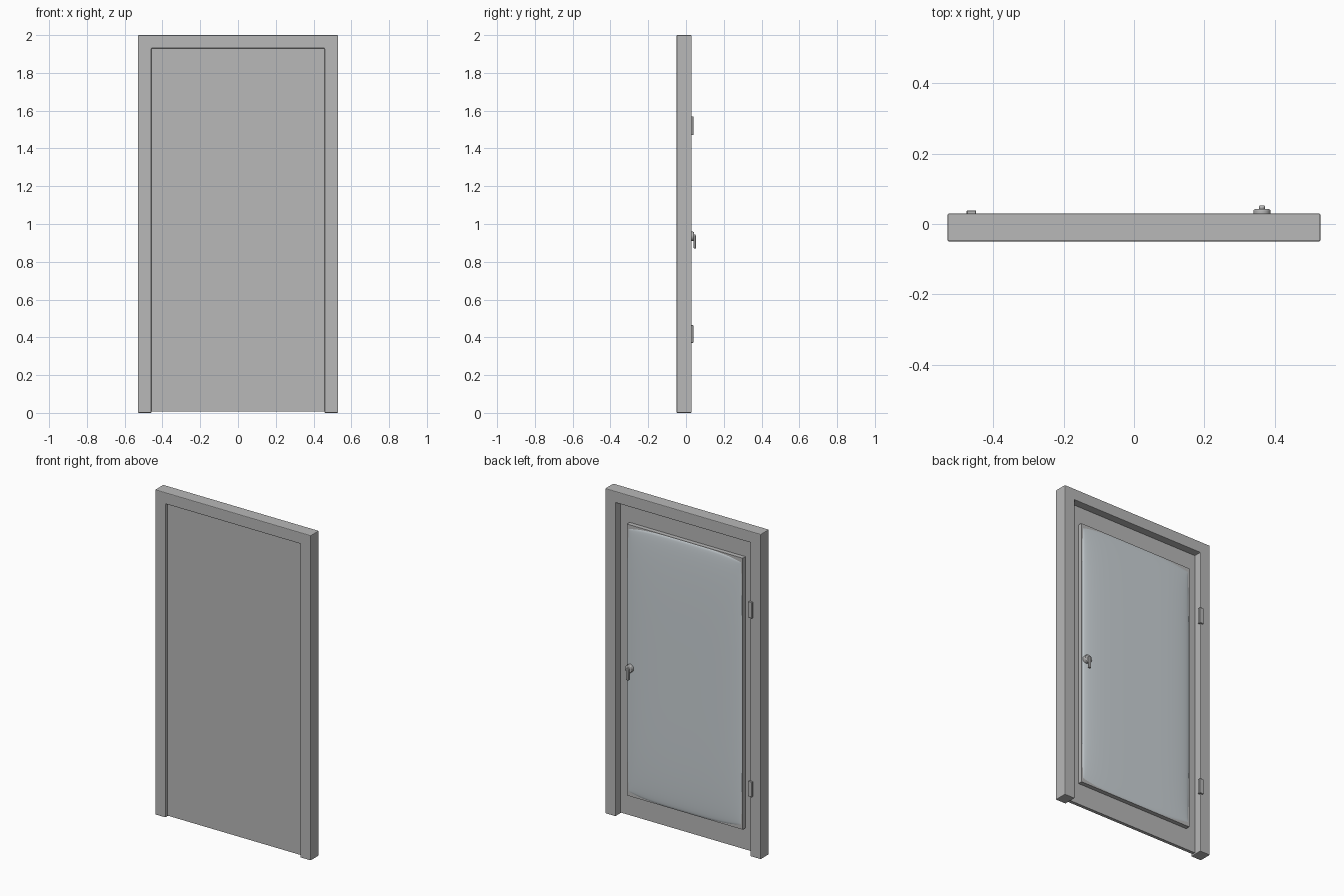
import bpy, bmesh, math

if "Cube" in bpy.data.objects:
    bpy.data.objects.remove(bpy.data.objects["Cube"])


def material(name, r, g, b):
    m = bpy.data.materials.new(name)
    m.diffuse_color = (r, g, b, 1)
    m.use_nodes = True
    m.node_tree.nodes["Principled BSDF"].inputs["Base Color"].default_value = m.diffuse_color
    return m


grey = material("warm grey", 0.48, 0.48, 0.48)
pane_col = material("pale blue grey", 0.60, 0.65, 0.68)


def finish(name, bm, mat, bevel=0.0, segments=1):
    bmesh.ops.recalc_face_normals(bm, faces=bm.faces)
    me = bpy.data.meshes.new(name)
    bm.to_mesh(me)
    bm.free()
    ob = bpy.data.objects.new(name, me)
    bpy.context.collection.objects.link(ob)
    me.materials.append(mat)
    if bevel:
        mod = ob.modifiers.new("soft_edges", 'BEVEL')
        mod.width = bevel
        mod.segments = segments
        mod.limit_method = 'ANGLE'
    return ob


def smooth(ob, angle=35):
    bpy.ops.object.select_all(action='DESELECT')
    ob.select_set(True)
    bpy.context.view_layer.objects.active = ob
    bpy.ops.object.shade_smooth_by_angle(angle=math.radians(angle))


def prism(name, outline, y0, y1, mat, bevel=0.0, segments=1):
    """Extrude an outline in x, z along y."""
    bm = bmesh.new()
    f = bm.faces.new([bm.verts.new((x, y0, z)) for x, z in outline])
    ext = bmesh.ops.extrude_face_region(bm, geom=[f])["geom"]
    bmesh.ops.translate(bm, vec=(0, y1 - y0, 0),
                        verts=[v for v in ext if isinstance(v, bmesh.types.BMVert)])
    return finish(name, bm, mat, bevel, segments)


def box(name, x0, x1, y0, y1, z0, z1, mat, bevel=0.0, segments=1):
    return prism(name, [(x0, z0), (x1, z0), (x1, z1), (x0, z1)], y0, y1, mat, bevel, segments)


def disc(name, x, z, r, y0, y1, mat, bevel):
    pts = [(x + r * math.cos(i * math.tau / 32), z + r * math.sin(i * math.tau / 32))
           for i in range(32)]
    ob = prism(name, pts, y0, y1, mat, bevel, 3)
    smooth(ob)
    return ob


# Surround: two jambs and a lintel in one outline
W, IN, TOP = 0.53, 0.459, 1.93
prism("door_frame", [(-W, 0), (-IN, 0), (-IN, TOP), (IN, TOP), (IN, 0), (W, 0), (W, 2), (-W, 2)],
      -0.05, 0.03, grey, 0.004, 2)

# Recessed door leaf
box("door_leaf", -0.457, 0.457, -0.035, -0.015, 0.008, 1.928, grey)

# Raised backing that carries the pane
box("pane_backing", -0.394, 0.394, -0.016, 0.012, 0.14, 1.81, grey)

# Pane: cushion with pinched corners
bm = bmesh.new()
NX, NZ = 24, 36
rows = []
for j in range(NZ + 1):
    v = -math.cos(math.pi * j / NZ)
    row = []
    for i in range(NX + 1):
        u = -math.cos(math.pi * i / NX)
        x = 0.391 * u * (1 - 0.022 * v ** 4)
        z = 0.975 + 0.832 * v * (1 - 0.03 * u ** 4)
        y = 0.0125 + 0.0155 * ((1 - u ** 4) * (1 - v ** 4)) ** 0.5
        row.append(bm.verts.new((x, y, z)))
    rows.append(row)
for a, b in zip(rows, rows[1:]):
    for i in range(NX):
        bm.faces.new((a[i], b[i], b[i + 1], a[i + 1]))
pane = finish("pane", bm, pane_col)
smooth(pane, 60)

# Hinges on the jamb
for label, z0, z1 in (("lower_hinge", 0.37, 0.465), ("upper_hinge", 1.47, 1.57)):
    box(label, -0.476, -0.449, 0.02, 0.039, z0, z1, grey, 0.002)

# Handle: rose, spindle and hanging lever
HX, HZ = 0.364, 0.935
disc("handle_rose", HX, HZ, 0.024, 0.014, 0.042, grey, 0.004)
disc("handle_spindle", HX, HZ, 0.009, 0.04, 0.05, grey, 0.002)
lever = box("handle_lever", HX - 0.009, HX + 0.009, 0.041, 0.053, 0.87, 0.94, grey, 0.004, 3)
smooth(lever)
